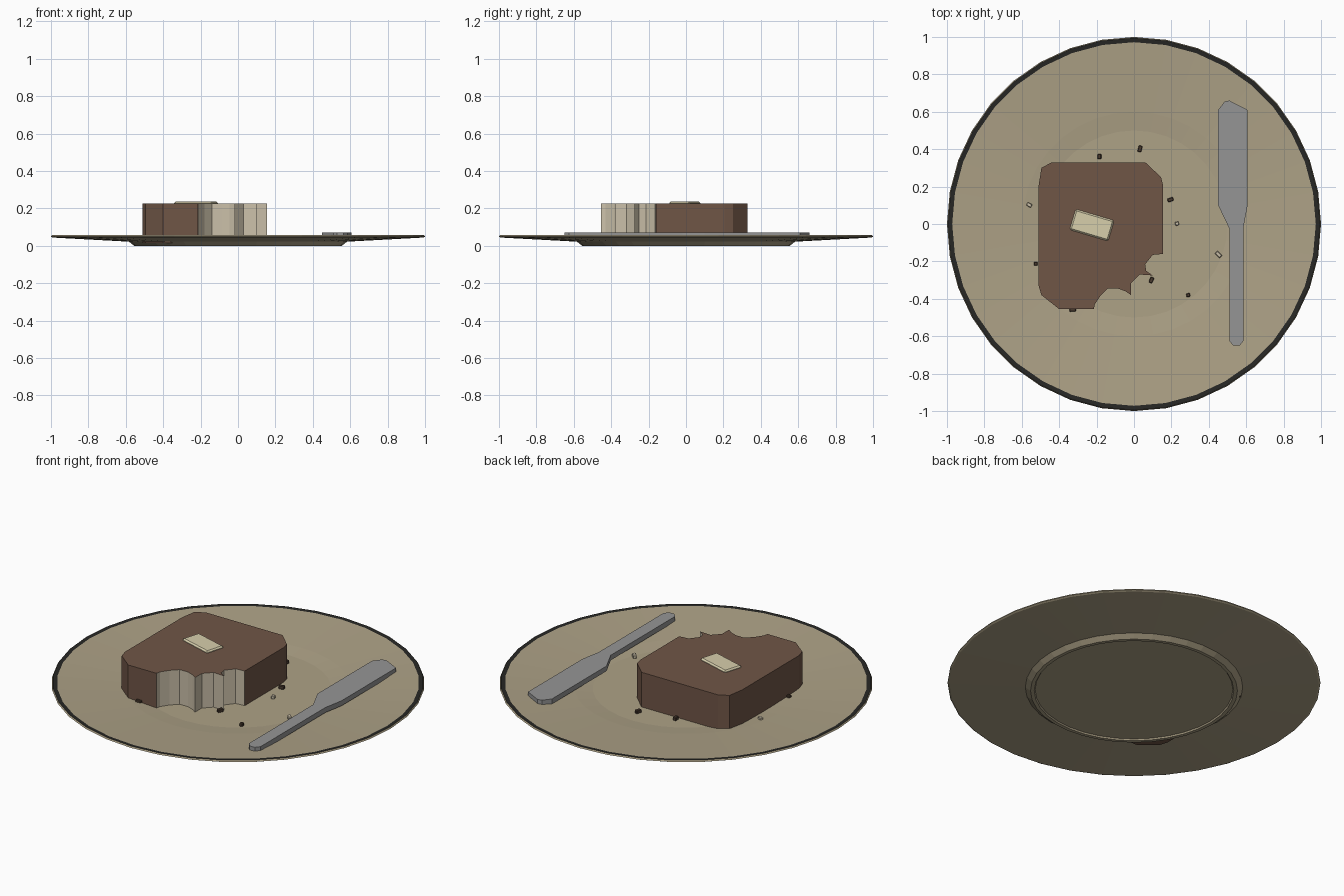
import bpy, bmesh, math
from mathutils import Matrix, Vector

if "Cube" in bpy.data.objects:
    bpy.data.objects.remove(bpy.data.objects["Cube"])


def material(name, rgb):
    m = bpy.data.materials.new(name)
    m.diffuse_color = (*rgb, 1)
    m.use_nodes = True
    m.node_tree.nodes["Principled BSDF"].inputs["Base Color"].default_value = m.diffuse_color
    return m


GLAZE = material("glaze", (0.42, 0.36, 0.24))
DARK = material("dark_trim", (0.02, 0.02, 0.018))
CRUST = material("crust", (0.16, 0.092, 0.062))
CREAM = material("crumb_interior", (0.60, 0.53, 0.40))
BUTTER = material("butter", (0.68, 0.62, 0.41))
STEEL = material("steel", (0.30, 0.30, 0.30))
DARK_CRUMB = material("dark_crumb", (0.07, 0.045, 0.03))


def finish(name, bm, mats):
    bmesh.ops.recalc_face_normals(bm, faces=bm.faces)
    me = bpy.data.meshes.new(name)
    bm.to_mesh(me)
    bm.free()
    for m in mats:
        me.materials.append(m)
    ob = bpy.data.objects.new(name, me)
    bpy.context.collection.objects.link(ob)
    return ob


def lathe(name, profile, mats, dark_bands=(), sides=36):
    """Revolve a profile of (radius, z), capped where it starts and ends."""
    bm = bmesh.new()
    rings = [[bm.verts.new((r * math.cos(2 * math.pi * i / sides),
                            r * math.sin(2 * math.pi * i / sides), z))
              for i in range(sides)] for r, z in profile]
    bm.faces.new(rings[0])
    bm.faces.new(rings[-1])
    for b, (lo, hi) in enumerate(zip(rings, rings[1:])):
        for i in range(sides):
            j = (i + 1) % sides
            f = bm.faces.new((lo[i], lo[j], hi[j], hi[i]))
            f.material_index = 1 if b in dark_bands else 0
    return finish(name, bm, mats)


def slab(name, outline, z0, z1, mats, cut=()):
    """Extrude an outline; side faces whose index is in cut use material 1."""
    bm = bmesh.new()
    lo = [bm.verts.new((x, y, z0)) for x, y in outline]
    hi = [bm.verts.new((x, y, z1)) for x, y in outline]
    bm.faces.new(lo[::-1])
    bm.faces.new(hi)
    n = len(outline)
    for i in range(n):
        j = (i + 1) % n
        f = bm.faces.new((lo[i], lo[j], hi[j], hi[i]))
        f.material_index = 1 if i in cut else 0
    return finish(name, bm, mats)


def block(name, centre, size, angle, mat, bevel=0):
    bm = bmesh.new()
    bmesh.ops.create_cube(bm, size=1)
    bmesh.ops.scale(bm, vec=size, verts=bm.verts)
    if bevel:
        bmesh.ops.bevel(bm, geom=list(bm.edges), offset=bevel, segments=1,
                        affect='EDGES')
    bm.transform(Matrix.Translation(Vector(centre)) @
                 Matrix.Rotation(math.radians(angle), 4, 'Z'))
    return finish(name, bm, [mat])


# Plate: recessed base, foot ring, shallow flared dish, dark band on the rim
lathe("plate", [(0.53, 0.008), (0.535, 0.0), (0.555, 0.0), (0.583, 0.022),
                (0.99, 0.044), (1.0, 0.049), (0.995, 0.057), (0.972, 0.055),
                (0.60, 0.030), (0.50, 0.020)], [GLAZE, DARK], dark_bands=(6,))

# Slice with clipped corners and a bite out of the front right corner
slice_outline = [(0.156, 0.205), (0.145, 0.25), (0.06, 0.33), (-0.44, 0.33),
                 (-0.495, 0.30), (-0.51, 0.205), (-0.51, -0.33),
                 (-0.495, -0.38), (-0.40, -0.455), (-0.215, -0.455)]
bite = [(-0.21, -0.43), (-0.18, -0.385), (-0.14, -0.345), (-0.085, -0.345),
        (-0.045, -0.36), (-0.015, -0.38), (-0.015, -0.317), (0.03, -0.27),
        (0.10, -0.275), (0.065, -0.25), (0.06, -0.215), (0.10, -0.165)]
start = len(slice_outline) - 1
slab("slice", slice_outline + bite + [(0.156, -0.16)], 0.015, 0.225,
     [CRUST, CREAM], cut=range(start, start + len(bite) + 1))

# Butter pat
block("butter_pat", (-0.225, -0.006, 0.222), (0.215, 0.115, 0.028), -16.5,
      BUTTER, bevel=0.008)

# Butter knife
slab("knife", [(0.45, 0.61), (0.45, 0.10), (0.51, -0.025), (0.51, -0.625),
               (0.53, -0.65), (0.565, -0.65), (0.585, -0.625), (0.585, -0.02),
               (0.607, 0.10), (0.607, 0.61), (0.51, 0.66), (0.485, 0.655)],
     0.040, 0.070, [STEEL])

# Scattered crumbs: x, y, length, angle
dark = [(-0.185, 0.36, 0.027, 90), (0.032, 0.402, 0.034, 75),
        (0.195, 0.13, 0.032, 20), (-0.525, -0.213, 0.020, 0),
        (0.093, -0.30, 0.032, 65), (0.29, -0.38, 0.020, 10),
        (-0.328, -0.458, 0.034, 5)]
light = [(-0.56, 0.102, 0.028, -30), (0.23, 0.002, 0.020, 15),
         (0.452, -0.163, 0.036, -45)]
for kind, spots, mat in (("dark", dark, DARK_CRUMB), ("light", light, CREAM)):
    for i, (x, y, size, angle) in enumerate(spots):
        block(f"{kind}_crumb_{i + 1}", (x, y, 0.03), (size, 0.02, 0.02),
              angle, mat, bevel=0.003)
